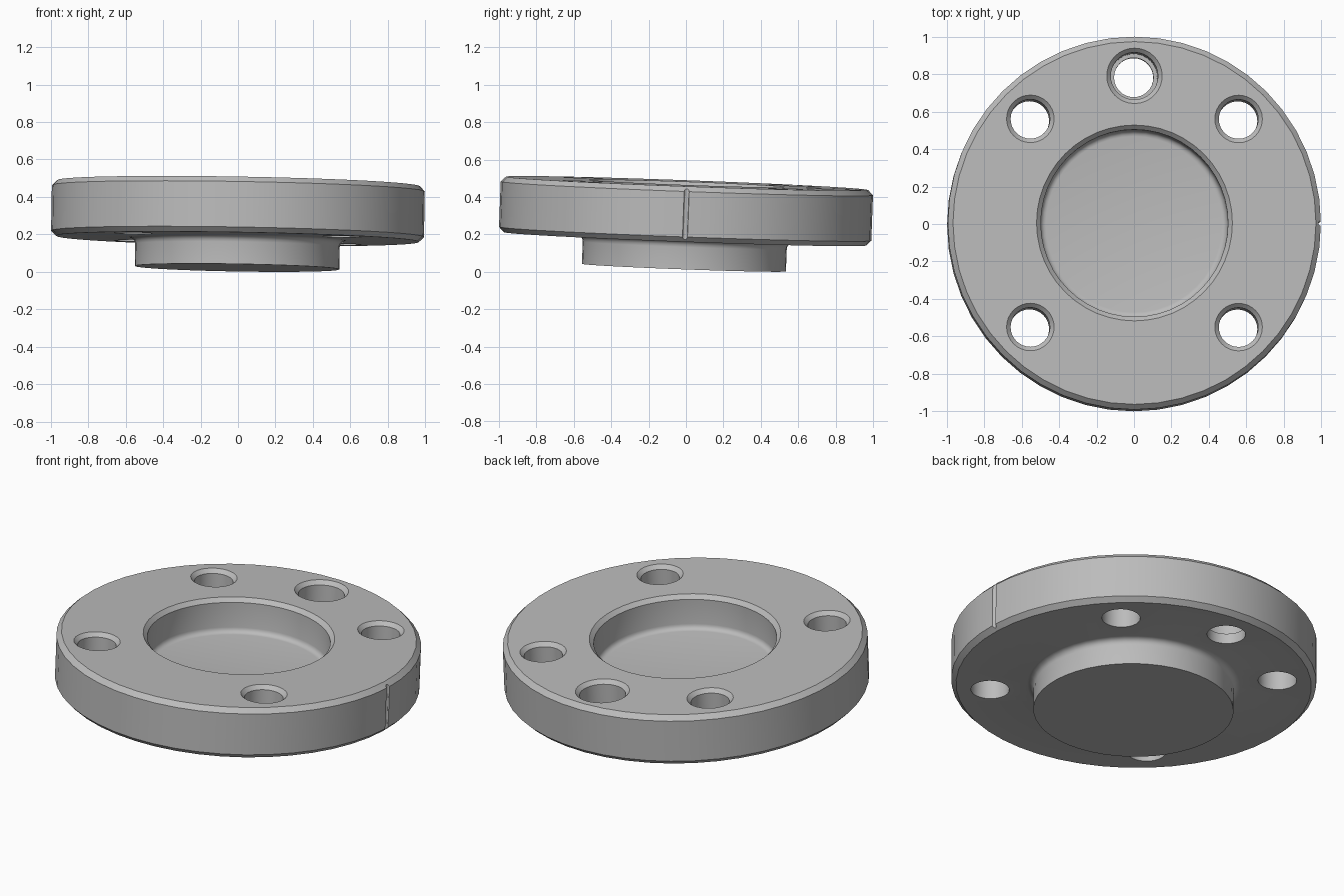
import bpy, bmesh, math
from mathutils import Matrix

cube = bpy.data.objects.get("Cube")
if cube:
    bpy.data.objects.remove(cube, do_unlink=True)

# One plain machined-metal colour
GREY = (0.5, 0.5, 0.5, 1.0)
metal = bpy.data.materials.new("grey_metal")
metal.use_nodes = True
metal.diffuse_color = GREY
metal.node_tree.nodes["Principled BSDF"].inputs["Base Color"].default_value = GREY


def lathe(name, profile, segments, centre=(0, 0)):
    """Spin a (radius, height) profile, starting and ending on the axis, into a solid."""
    bm = bmesh.new()
    verts = [bm.verts.new((r, 0, z)) for r, z in profile]
    edges = [bm.edges.new(pair) for pair in zip(verts, verts[1:])]
    bmesh.ops.spin(bm, geom=verts + edges, cent=(0, 0, 0), axis=(0, 0, 1),
                   angle=math.tau, steps=segments, use_duplicate=False)
    bmesh.ops.remove_doubles(bm, verts=bm.verts, dist=1e-5)
    bmesh.ops.recalc_face_normals(bm, faces=bm.faces)
    bmesh.ops.translate(bm, verts=bm.verts, vec=(*centre, 0))
    mesh = bpy.data.meshes.new(name)
    bm.to_mesh(mesh)
    bm.free()
    mesh.materials.append(metal)
    obj = bpy.data.objects.new(name, mesh)
    bpy.context.collection.objects.link(obj)
    return obj


def fillet(r, z, size, start):
    """Quarter-circle profile points around centre (r, z)."""
    return [(r + size * math.cos(a), z + size * math.sin(a))
            for a in (start + math.pi / 8 * i for i in range(5))]


# Heights along the part's own axis
TOP, BOTTOM, HUB, FLOOR = 0.473, 0.176, 0.022, 0.272
RIM, BEVEL = 0.996, 0.027

# Flange with bevelled rim, filleted hub below and filleted pocket on top
profile = [(0, HUB), (0.546, HUB)]
profile += fillet(0.581, BOTTOM - 0.035, 0.035, math.pi / 2)[::-1]
profile += [(RIM - BEVEL, BOTTOM), (RIM, BOTTOM + BEVEL),
            (RIM, TOP - BEVEL), (RIM - BEVEL, TOP),
            (0.523, TOP), (0.5, TOP - 0.023)]
profile += fillet(0.47, FLOOR + 0.03, 0.03, -math.pi / 2)[::-1]
profile += [(0, FLOOR)]
flange = lathe("flange", profile, 48)


def bolt_cutter(name, centre, radius, bevel, lip):
    """Through hole, bevelled at the top, with an optional narrower lip below."""
    low = BOTTOM - 0.1
    points = [(0, low), (0.105, low)]
    if lip:
        points += [(0.105, BOTTOM + lip), (radius, BOTTOM + lip)]
    points += [(radius, TOP - bevel), (radius + bevel, TOP),
               (radius + bevel, TOP + 0.1), (0, TOP + 0.1)]
    return lathe(name, points, 32, centre)


# Four corner bolt holes, one stepped hole at the back, and a rim index groove
cutters = [bolt_cutter("bolt_hole_cutter", (x, y), 0.105, 0.022, 0)
           for x in (-0.556, 0.556) for y in (-0.556, 0.556)]
cutters.append(bolt_cutter("stepped_hole_cutter", (0, 0.786), 0.126, 0.022, 0.06))
cutters.append(lathe("groove_cutter", [(0, 0), (0.014, 0), (0.014, 0.6), (0, 0.6)],
                     12, (RIM, 0)))

bpy.context.view_layer.objects.active = flange
flange.select_set(True)
for cutter in cutters:
    cutter.hide_render = True
    mod = flange.modifiers.new("cut", 'BOOLEAN')
    mod.operation = 'DIFFERENCE'
    mod.solver = 'EXACT'
    mod.object = cutter
    bpy.ops.object.modifier_apply(modifier=mod.name)
    bpy.data.objects.remove(cutter, do_unlink=True)

# Smooth round walls, then the part's slight lean about the flange centre
bpy.ops.object.shade_smooth_by_angle(angle=math.radians(30))
pivot = Matrix.Translation((0, 0, (TOP + BOTTOM) / 2))
lean = Matrix.Rotation(-0.037, 4, 'X') @ Matrix.Rotation(0.017, 4, 'Y')
flange.data.transform(pivot @ lean @ pivot.inverted())
flange.data.update()
